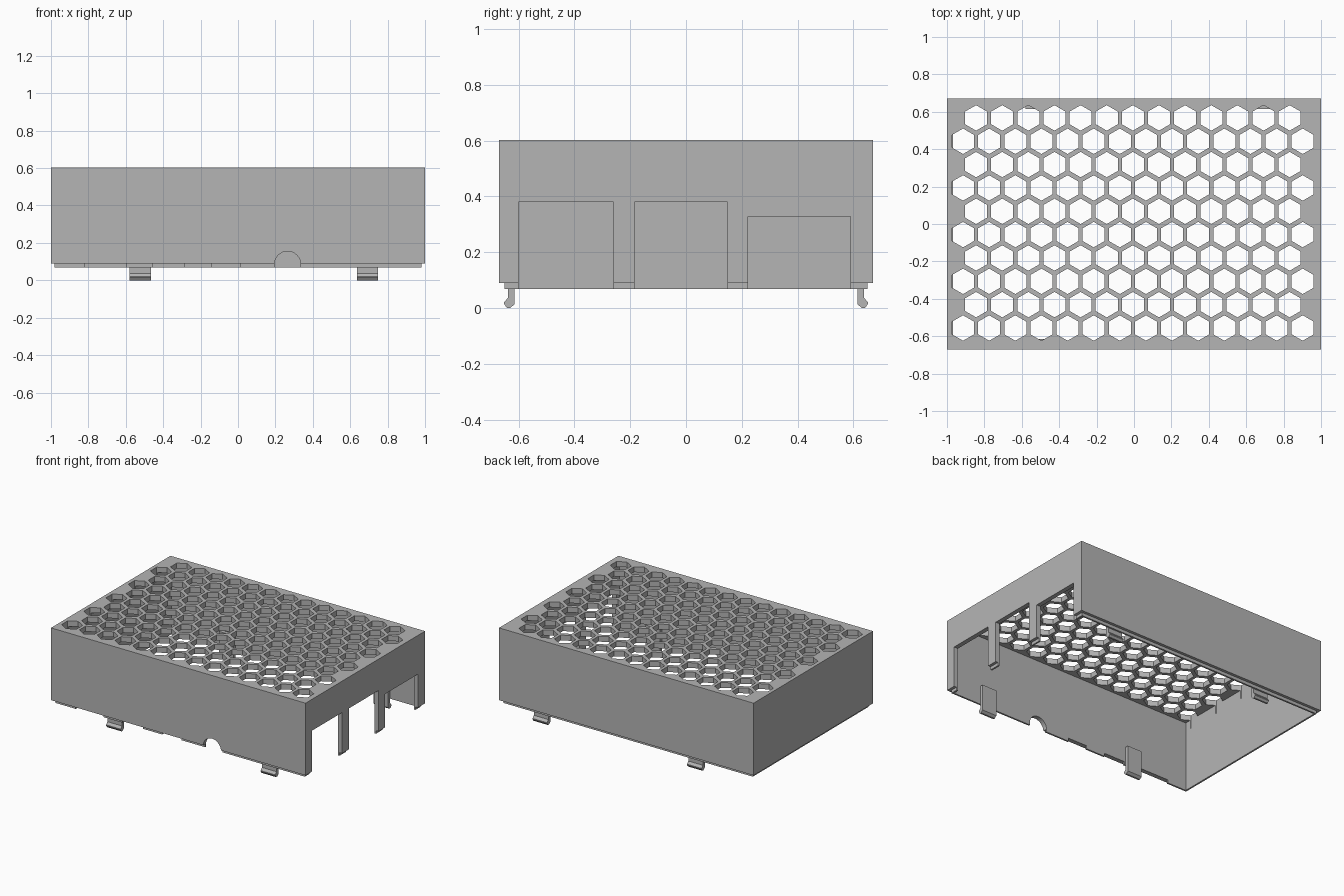
import bpy, bmesh, math
from mathutils import Matrix, Vector

cube = bpy.data.objects.get("Cube")
if cube:
    bpy.data.objects.remove(cube, do_unlink=True)

grey = bpy.data.materials.new("matte grey")
grey.use_nodes = True
GREY = (0.46, 0.46, 0.46, 1)
grey.diffuse_color = GREY
grey.node_tree.nodes["Principled BSDF"].inputs["Base Color"].default_value = GREY

W, D, TOP = 1.0, 0.67, 0.603        # half width, half depth, lid height
RIM, LIP = 0.09, 0.068              # bottom of wall, bottom of stepped lip
INX, INY, ROOF = 0.968, 0.638, 0.565


def add_box(bm, x, y, z):
    """Box spanning the given (low, high) ranges."""
    size = Vector((x[1] - x[0], y[1] - y[0], z[1] - z[0]))
    mid = Vector((sum(x) / 2, sum(y) / 2, sum(z) / 2))
    bmesh.ops.create_cube(bm, size=1, matrix=Matrix.Translation(mid) @ Matrix.Diagonal(size).to_4x4())


def add_prism(bm, sides, radius, depth, matrix):
    bmesh.ops.create_cone(bm, cap_ends=True, segments=sides, radius1=radius,
                          radius2=radius, depth=depth, matrix=matrix)


def to_object(bm, name):
    mesh = bpy.data.meshes.new(name)
    bmesh.ops.recalc_face_normals(bm, faces=bm.faces)
    bm.to_mesh(mesh)
    bm.free()
    mesh.materials.append(grey)
    obj = bpy.data.objects.new(name, mesh)
    bpy.context.collection.objects.link(obj)
    return obj


def combine(target, tool, operation):
    """Apply a boolean and discard the tool."""
    mod = target.modifiers.new("combine", 'BOOLEAN')
    mod.operation, mod.object, mod.solver = operation, tool, 'EXACT'
    bpy.context.view_layer.objects.active = target
    bpy.ops.object.modifier_apply(modifier=mod.name)
    bpy.data.objects.remove(tool, do_unlink=True)


def box_object(name, x, y, z):
    bm = bmesh.new()
    add_box(bm, x, y, z)
    return to_object(bm, name)


# Lid body with stepped lip, hollowed from below
lid = box_object("vented_lid", (-W, W), (-D, D), (RIM, TOP))
combine(lid, box_object("lip", (-0.98, 0.98), (-0.65, 0.65), (LIP, 0.2)), 'UNION')
combine(lid, box_object("cavity", (-INX, INX), (-INY, INY), (-0.1, ROOF)), 'DIFFERENCE')

# Connector openings in the right-hand end
bm = bmesh.new()
for y0, y1, top in ((-0.60, -0.26, 0.38), (-0.185, 0.148, 0.38), (0.223, 0.59, 0.327)):
    add_box(bm, (0.9, 1.1), (y0, y1), (0, top))
# Shallow port gaps in the front lip
for x0, x1 in ((-0.82, -0.60), (-0.455, -0.29), (-0.14, 0.01)):
    add_box(bm, (x0, x1), (-0.75, -0.6), (0, RIM))
combine(lid, to_object(bm, "port_cutter"), 'DIFFERENCE')

# Round jack notch in the front wall
bm = bmesh.new()
add_prism(bm, 32, 0.07, 0.2, Matrix.Translation((0.265, -0.66, 0.085)) @ Matrix.Rotation(math.pi / 2, 4, 'X'))
combine(lid, to_object(bm, "jack_cutter"), 'DIFFERENCE')

# Staggered hexagonal vents in the roof
bm = bmesh.new()
PITCH = 0.1397
for row in range(10):
    count = 14 if row % 2 == 0 else 13
    for i in range(count):
        x = (i - (count - 1) / 2) * PITCH - 0.006
        y = -0.556 + row * 0.1248
        add_prism(bm, 6, 0.068, 0.2, Matrix.Translation((x, y, TOP)))
# Cones start with a vertex on the Y axis, giving point-up hexagons
combine(lid, to_object(bm, "vent_cutter"), 'DIFFERENCE')

# Snap clips, two on each long wall
PROFILE = ((0.614, 0.2), (INY, 0.2), (INY, 0.037), (0.652, 0.02),
           (0.652, 0.014), (0.642, 0.0), (0.63, 0.0), (0.614, 0.014))
for side, sign in (("front", -1), ("back", 1)):
    for hand, x in (("right", -0.522), ("left", 0.692)):
        bm = bmesh.new()
        face = bm.faces.new([bm.verts.new((x - 0.057, sign * y, z)) for y, z in PROFILE])
        out = bmesh.ops.extrude_face_region(bm, geom=[face])
        moved = [v for v in out["geom"] if isinstance(v, bmesh.types.BMVert)]
        bmesh.ops.translate(bm, verts=moved, vec=(0.114, 0, 0))
        to_object(bm, f"{side}_{hand}_clip")
